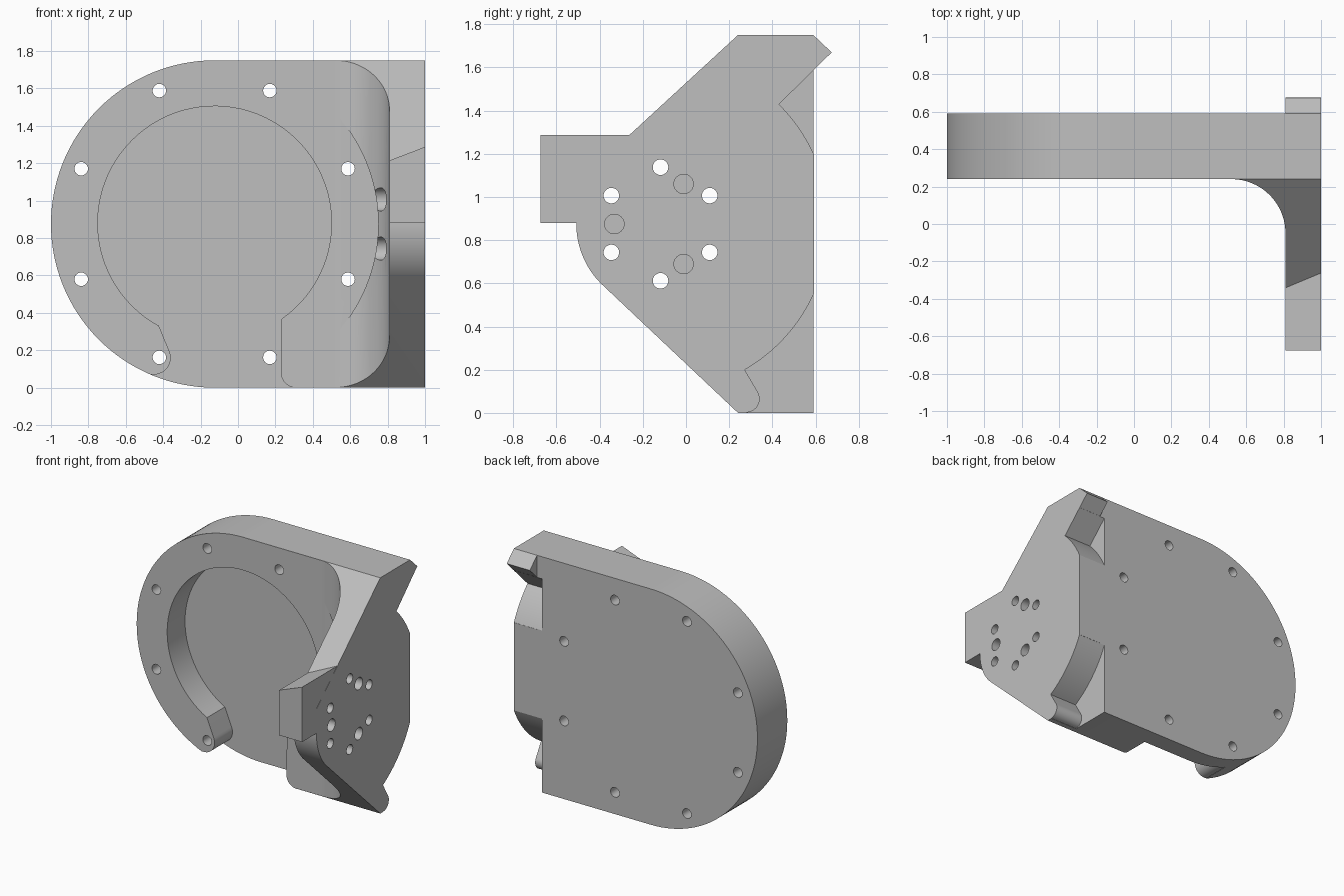
import bpy
import bmesh
from math import sin, cos, radians

cube = bpy.data.objects.get("Cube")
if cube:
    bpy.data.objects.remove(cube, do_unlink=True)

CZ = 0.875       # height of every centre axis
FX = -0.125      # x centre of the ring on the plate
SY = -0.118      # y centre of the side mount

grey = bpy.data.materials.new("plain grey")
grey.use_nodes = True
grey.diffuse_color = (0.52, 0.52, 0.52, 1)
grey.node_tree.nodes["Principled BSDF"].inputs["Base Color"].default_value = (0.52, 0.52, 0.52, 1)


def arc(cu, cv, r, a, b, n=24):
    """Points along an arc, angles in degrees."""
    angles = [radians(a + (b - a) * i / n) for i in range(n + 1)]
    return [(cu + r * cos(t), cv + r * sin(t)) for t in angles]


def prism(name, pts, axis, lo, hi):
    """Extrude a 2D profile along an axis."""
    place = {"x": lambda u, v, t: (t, u, v),
             "y": lambda u, v, t: (u, t, v),
             "z": lambda u, v, t: (u, v, t)}[axis]
    bm = bmesh.new()
    low = [bm.verts.new(place(u, v, lo)) for u, v in pts]
    high = [bm.verts.new(place(u, v, hi)) for u, v in pts]
    bm.faces.new(low)
    bm.faces.new(high)
    for i in range(len(pts)):
        j = (i + 1) % len(pts)
        bm.faces.new((low[i], low[j], high[j], high[i]))
    bmesh.ops.recalc_face_normals(bm, faces=bm.faces)
    mesh = bpy.data.meshes.new(name)
    bm.to_mesh(mesh)
    bm.free()
    mesh.materials.append(grey)
    obj = bpy.data.objects.new(name, mesh)
    bpy.context.collection.objects.link(obj)
    return obj


def rod(name, u, v, r, axis, lo, hi, n=32):
    return prism(name, arc(u, v, r, 0, 360 - 360 / n, n - 1), axis, lo, hi)


def combine(target, tool, operation):
    """Apply a boolean and remove its tool."""
    mod = target.modifiers.new("combine", "BOOLEAN")
    mod.operation = operation
    mod.solver = "EXACT"
    mod.object = tool
    bpy.context.view_layer.objects.active = target
    bpy.ops.object.modifier_apply(modifier=mod.name)
    bpy.data.objects.remove(tool, do_unlink=True)


# Body: L-shaped plan with an inner fillet
plan = [(-1.2, 0.59), (-1.2, 0.24)] + arc(0.52, -0.05, 0.29, 90, 0)
plan += [(0.81, -0.9), (1, -0.9), (1, 0.9), (0.81, 0.9), (0.81, 0.59)]
body = prism("angled_bracket", plan, "z", -0.2, 2)

# Body trimmed to the side outline, then to the round-ended plate outline
side = [(-0.508, 1.061)] + arc(SY, CZ, 0.39, 180, 226)
side += [(0.347, -0.1), (0.592, -0.1), (0.592, 1.589), (0.675, 1.67), (0.5, 1.835), (0.3325, 1.835)]
combine(body, prism("side_outline", side, "x", -1.5, 1.5), "INTERSECT")
front = arc(FX, CZ, 0.875, 90, 270, 64) + [(1.3, 0), (1.3, 1.75)]
combine(body, prism("front_outline", front, "y", -1.5, 1.5), "INTERSECT")

# Front block with a tilted top
block = [(0.811, 0.88), (0.999, 0.88), (0.999, 1.287), (0.811, 1.215)]
combine(body, prism("front_block", block, "y", -0.675, -0.2), "UNION")

# Round clearance through the fillet
combine(body, rod("clearance", FX, CZ, 0.875, "y", -1, 0.239, 128), "DIFFERENCE")

# Ring pocket, open at the bottom
pocket = arc(FX, 0.88, 0.625, -55, 241.5, 72)
pocket += arc(-0.45, 0.16, 0.09, 25, -100, 14)
pocket += [(-0.47, -0.1), (0.31, -0.1)] + arc(0.31, 0.08, 0.08, 270, 180, 10)
combine(body, prism("ring_pocket", pocket, "y", -1, 0.45), "DIFFERENCE")

# Side reliefs that leave an upper and a lower hook
upper = arc(SY, CZ, 0.78, 24.7, 45.3) + [(0.675, 1.67), (0.8, 1.68), (0.8, 1.2)]
lower = arc(SY, CZ, 0.78, -24.7, -60)
lower += arc(0.278, 0.065, 0.063, 30, -88, 12) + [(0.28, -0.1), (0.8, -0.1), (0.8, 0.55)]
for name, pts in (("upper_relief", upper), ("lower_relief", lower)):
    combine(body, prism(name, pts, "x", 0.77, 1.2), "DIFFERENCE")

# Bolt circle through the plate
for i in range(8):
    a = radians(22.5 + 45 * i)
    combine(body, rod("plate_hole", FX + 0.772 * cos(a), CZ + 0.772 * sin(a),
                      0.036, "y", -0.2, 0.9), "DIFFERENCE")

# Bolt circle through the side arm, with counterbores in the fillet
for i in range(6):
    a = radians(30 + 60 * i)
    y, z = SY + 0.263 * cos(a), CZ + 0.263 * sin(a)
    combine(body, rod("arm_hole", y, z, 0.036, "x", 0.4, 1.2), "DIFFERENCE")
    if y > 0:
        combine(body, rod("counterbore", y, z, 0.062, "x", 0.4, 0.79), "DIFFERENCE")

# Blind dowel holes on the outer face
for i in range(3):
    a = radians(60 + 120 * i)
    combine(body, rod("dowel_hole", SY + 0.214 * cos(a), CZ + 0.214 * sin(a),
                      0.045, "x", 0.9, 1.2), "DIFFERENCE")

# Smooth curves, sharp edges
for o in bpy.context.selected_objects:
    o.select_set(False)
body.select_set(True)
bpy.context.view_layer.objects.active = body
bpy.ops.object.shade_smooth_by_angle(angle=radians(25))
